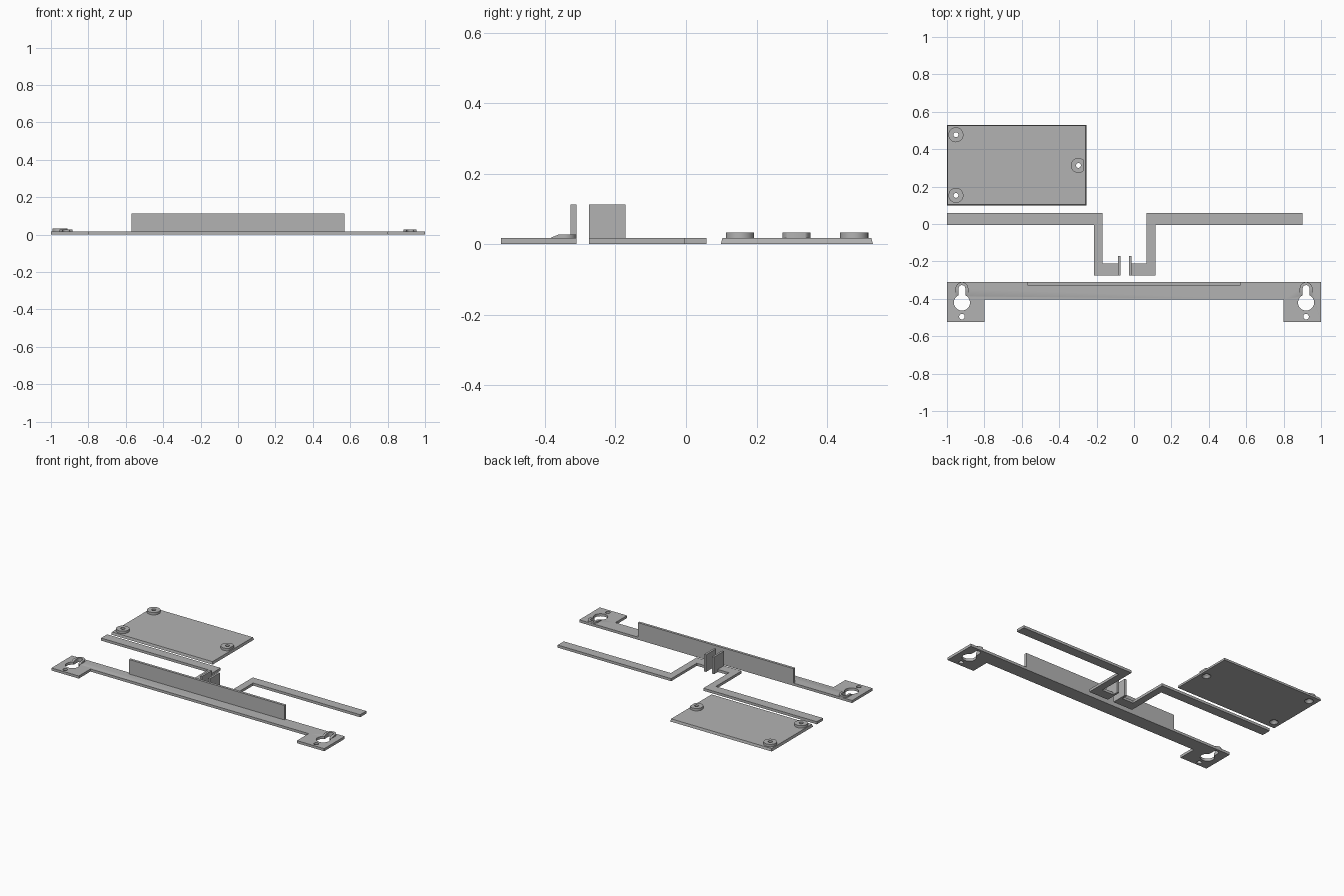
import bpy, bmesh
from math import sin, cos, pi, asin

if "Cube" in bpy.data.objects:
    bpy.data.objects.remove(bpy.data.objects["Cube"])

GREY = (0.45, 0.45, 0.45, 1)
plastic = bpy.data.materials.new("grey plastic")
plastic.use_nodes = True
plastic.diffuse_color = GREY
plastic.node_tree.nodes["Principled BSDF"].inputs["Base Color"].default_value = GREY

T = 0.017       # sheet thickness
WALL = 0.113    # height of upright walls


def prism(name, outline, z0, z1, top=None):
    """Extrude an outline from z0 to z1; top may be a different outline."""
    bm = bmesh.new()
    low = [bm.verts.new((x, y, z0)) for x, y in outline]
    high = [bm.verts.new((x, y, z1)) for x, y in (top or outline)]
    bm.faces.new(low)
    bm.faces.new(high)
    n = len(low)
    for i in range(n):
        j = (i + 1) % n
        bm.faces.new((low[i], low[j], high[j], high[i]))
    bmesh.ops.recalc_face_normals(bm, faces=bm.faces)
    mesh = bpy.data.meshes.new(name)
    bm.to_mesh(mesh)
    bm.free()
    mesh.materials.append(plastic)
    obj = bpy.data.objects.new(name, mesh)
    bpy.context.collection.objects.link(obj)
    return obj


def arc(x, y, r, a0=0, a1=2 * pi, steps=32, closed=False):
    count = steps + 1 if closed else steps
    return [(x + r * cos(a0 + (a1 - a0) * i / steps),
             y + r * sin(a0 + (a1 - a0) * i / steps)) for i in range(count)]


def rect(x0, x1, y0, y1):
    return [(x0, y0), (x1, y0), (x1, y1), (x0, y1)]


def combine(obj, tool, operation):
    """Apply a boolean and discard the tool object."""
    mod = obj.modifiers.new(operation.lower(), 'BOOLEAN')
    mod.operation, mod.object, mod.solver = operation, tool, 'EXACT'
    deps = bpy.context.evaluated_depsgraph_get()
    obj.data = bpy.data.meshes.new_from_object(obj.evaluated_get(deps))
    obj.modifiers.clear()
    bpy.data.objects.remove(tool)


def smooth(obj):
    bpy.ops.object.select_all(action='DESELECT')
    obj.select_set(True)
    bpy.context.view_layer.objects.active = obj
    bpy.ops.object.shade_smooth_by_angle()


# Mounting bar with end tabs and an upright wall on the back edge
BACK, FRONT, TAB = -0.311, -0.403, -0.525
bar = prism("mounting_bar", [(-1, BACK), (-1, TAB), (-0.8, TAB), (-0.8, FRONT),
                             (0.8, FRONT), (0.8, TAB), (1, TAB), (1, BACK)], 0, T)
combine(bar, prism("wall", rect(-0.57, 0.57, BACK - 0.017, BACK), 0, WALL), 'UNION')

# Keyhole hangers: ramped ridge, keyhole and small screw hole
SLOT_Y, HEAD_Y = -0.345, -0.42
a = asin(0.018 / 0.043)
for x in (-0.92, 0.92):
    dome = arc(x, SLOT_Y, 0.034, 0, pi, 20, True)
    ramp = [(x - 0.034, -0.388), (x + 0.034, -0.388)]
    ramp_top = [(px, -0.362) for px, _ in ramp]
    combine(bar, prism("ridge", dome + ramp, T - 0.001, 0.027, dome + ramp_top), 'UNION')
    keyhole = (arc(x, HEAD_Y, 0.043, pi / 2 + a, 5 * pi / 2 - a, 32, True)
               + arc(x, SLOT_Y, 0.018, 0, pi, 16, True))
    combine(bar, prism("keyhole", keyhole, -0.1, 0.1), 'DIFFERENCE')
    combine(bar, prism("screw_hole", arc(x, -0.495, 0.015), -0.1, 0.1), 'DIFFERENCE')
smooth(bar)

# Pair of cranked arms, mirrored about their own centre line, each with an upright tab
MID = -0.05
for name, s in (("right_arm", -1), ("left_arm", 1)):
    path = [(0.022, -0.275), (0.165, -0.275), (0.165, -0.006), (0.95, -0.006),
            (0.95, 0.058), (0.118, 0.058), (0.118, -0.21), (0.022, -0.21)]
    arm = prism(name, [(MID + s * x, y) for x, y in path], 0, T)
    tab = [(MID + s * x, y) for x, y in rect(0.022, 0.036, -0.275, -0.171)]
    combine(arm, prism("tab", tab, 0, WALL), 'UNION')

# Cover plate with tapered edges, three bosses and countersunk screw holes
EDGE = -0.255
plate = prism("cover_plate", rect(-1, EDGE, 0.099, 0.53), 0, T,
              rect(-0.996, EDGE - 0.004, 0.103, 0.526))
for x, y in ((-0.952, 0.153), (-0.952, 0.477), (-0.297, 0.313)):
    boss = [(min(px, -0.267), py) for px, py in arc(x, y, 0.04, steps=48)]
    boss = list(dict.fromkeys((round(px, 5), round(py, 5)) for px, py in boss))
    if x > -0.5:    # keep only the ends of the flat side
        flat = [p for p in boss if p[0] >= -0.26701]
        low, high = min(flat, key=lambda p: p[1]), max(flat, key=lambda p: p[1])
        boss = [p for p in boss if p not in flat or p in (low, high)]
    combine(plate, prism("boss", boss, T - 0.001, 0.033), 'UNION')
    combine(plate, prism("hole", arc(x, y, 0.013), -0.1, 0.1), 'DIFFERENCE')
    combine(plate, prism("countersink", arc(x, y, 0.028), -0.002, 0.018,
                         arc(x, y, 0.012)), 'DIFFERENCE')
smooth(plate)
